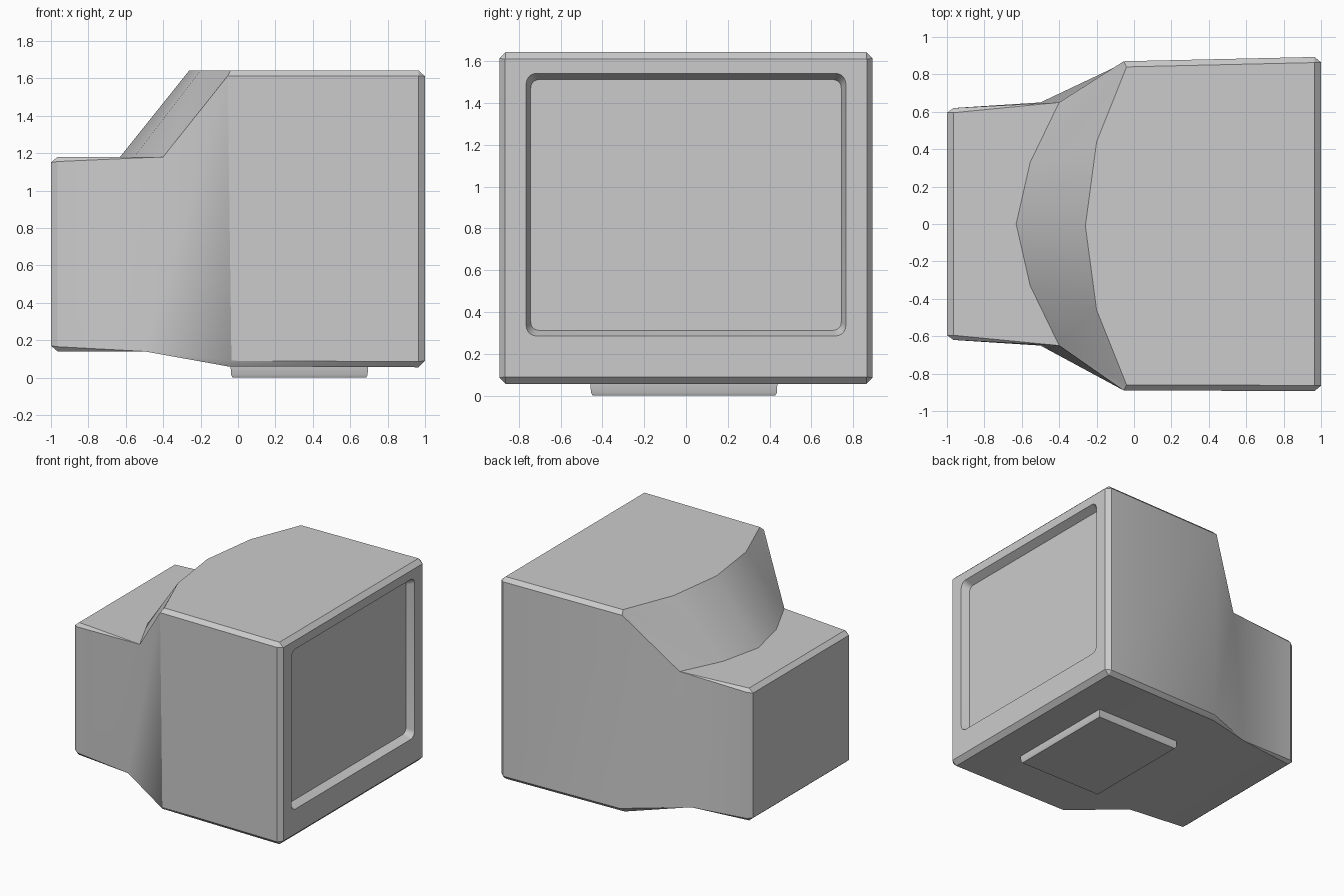
import bpy, bmesh
from math import radians, sin, cos, pi

if "Cube" in bpy.data.objects:
    bpy.data.objects.remove(bpy.data.objects["Cube"])


def loft(name, rings, cap_first=False, cap_last=False):
    """Skin matching rings; coincident points are merged."""
    bm = bmesh.new()
    rows = [[bm.verts.new(p) for p in r] for r in rings]
    n = len(rows[0])
    for a, b in zip(rows, rows[1:]):
        for i in range(n):
            j = (i + 1) % n
            bm.faces.new((a[i], b[i], b[j], a[j]))
    if cap_first:
        bm.faces.new(rows[0])
    if cap_last:
        bm.faces.new(rows[-1][::-1])
    bmesh.ops.remove_doubles(bm, verts=bm.verts, dist=1e-4)
    me = bpy.data.meshes.new(name)
    bm.to_mesh(me)
    bm.free()
    ob = bpy.data.objects.new(name, me)
    bpy.context.collection.objects.link(ob)
    bpy.ops.object.select_all(action='DESELECT')
    bpy.context.view_layer.objects.active = ob
    ob.select_set(True)
    bpy.ops.object.shade_smooth_by_angle(angle=radians(30))
    return ob


def section(xs, w, z0, z1, c, mid, off=0.0):
    """Mirrored chamfered cross-section; xs = x of bottom, side, top corner, top mid, top centre."""
    xb, xsd, xt, xm, xc = xs
    half = [(xb, w - c, z0), (xsd[0], w, z0 + c), (xsd[1], w, z1 - c),
            (xt, w - c, z1), (xm, mid, z1)]
    right = [(x, y + off, z) for x, y, z in half]
    left = [(x, off - y, z) for x, y, z in reversed(half)]
    return [(xb, off, z0)] + right + [(xc, off, z1)] + left


def flat(x):
    return (x, (x, x), x, x, x)


# Monitor housing, from the screen rim to the tube back
loft("monitor_housing", [
    section(flat(1.0), .865, .09, 1.61, 0, .44),
    section(flat(.965), .893, .055, 1.643, .03, .44),
    section((-.055, (-.035, -.055), -.04, -.20, -.26), .88, .06, 1.643, .03, .45, -.01),
    section((-.50, (-.50, -.40), -.40, -.555, -.63), .65, .14, 1.18, 0, .33),
    section(flat(-.965), .62, .14, 1.18, .025, .30),
    section(flat(-1.0), .595, .17, 1.15, 0, .29),
], cap_last=True)


def rounded(x, w, z0, z1, r, seg=5):
    """Rounded rectangle facing +x; r = 0 gives stacked corner points."""
    pts = []
    for k, (sy, zc) in enumerate([(1, z0 + r), (1, z1 - r), (-1, z1 - r), (-1, z0 + r)]):
        for s in range(seg + 1):
            a = -pi / 2 + k * pi / 2 + s / seg * pi / 2
            pts.append((x, sy * (w - r) + r * cos(a), zc + r * sin(a)))
    return pts


# Screen set back inside the bezel
loft("screen_bezel", [
    rounded(.94, .743, .312, 1.512, .04),
    rounded(1.0, .765, .285, 1.542, .05),
    rounded(1.0, .865, .09, 1.61, 0),
], cap_first=True)


def slab(z, grow):
    x0, x1, y0, y1 = -.037 - grow, .693 + grow, -.455 - grow, .435 + grow
    return [(x0, y0, z), (x0, y1, z), (x1, y1, z), (x1, y0, z)]


# Foot plate
loft("foot_plate", [slab(0, -.008), slab(.014, 0), slab(.07, .003)],
     cap_first=True, cap_last=True)
foot = bpy.data.objects["foot_plate"]
bm = bmesh.new()
bm.from_mesh(foot.data)
bmesh.ops.recalc_face_normals(bm, faces=bm.faces)
bm.to_mesh(foot.data)
bm.free()
